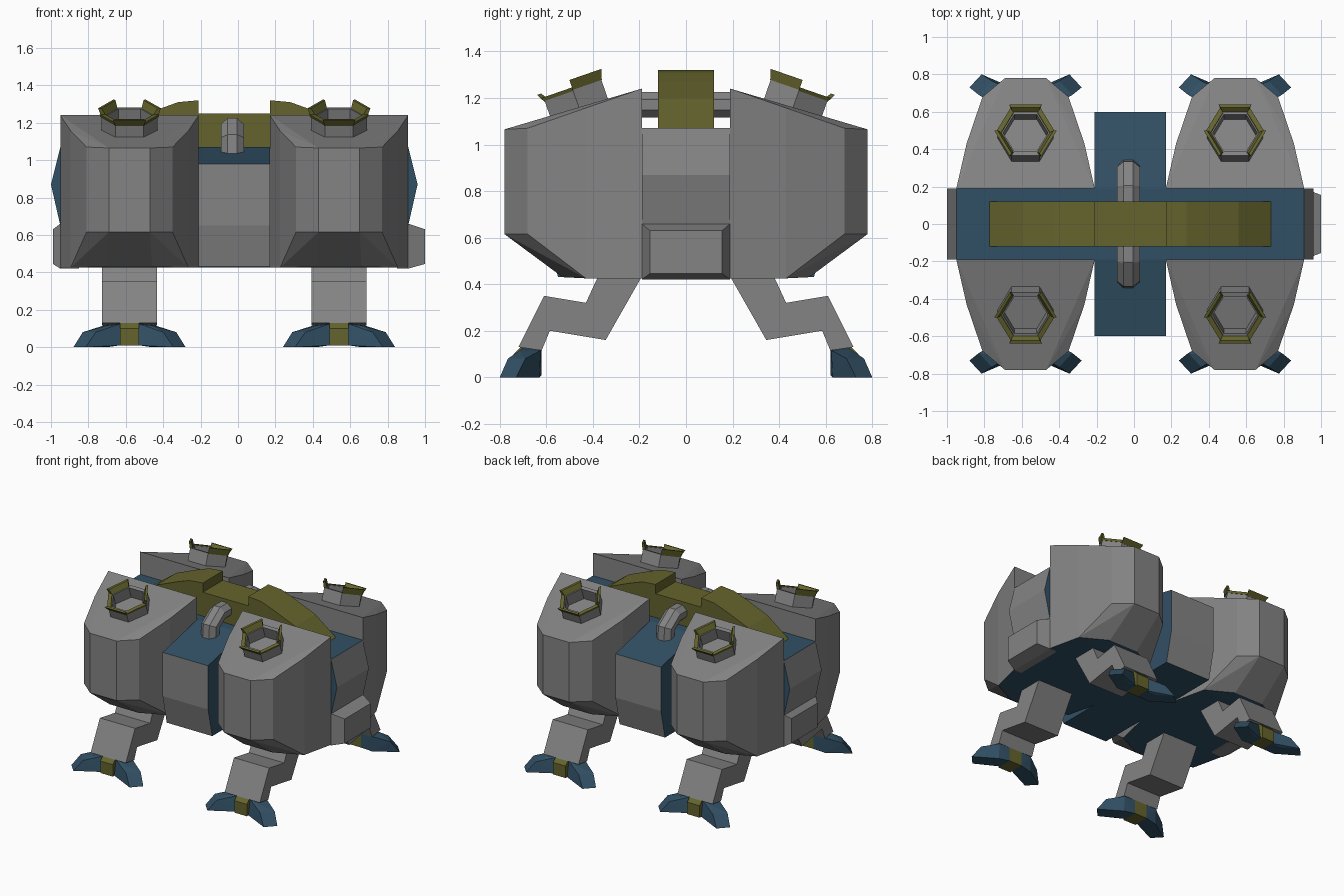
import bpy, bmesh, math
from mathutils import Vector, Matrix

if "Cube" in bpy.data.objects:
    bpy.data.objects.remove(bpy.data.objects["Cube"])

CX = -0.02  # centre of the body along x


def material(name, rgb):
    m = bpy.data.materials.new(name)
    m.diffuse_color = (*rgb, 1)
    m.use_nodes = True
    m.node_tree.nodes["Principled BSDF"].inputs["Base Color"].default_value = m.diffuse_color
    return m


GREY = material("hull grey", (0.23, 0.23, 0.23))
BLUE = material("frame blue", (0.031, 0.08, 0.13))
OLIVE = material("trim olive", (0.13, 0.127, 0.026))


def finish(name, bm, mats, rule=None):
    bmesh.ops.recalc_face_normals(bm, faces=bm.faces)
    bm.normal_update()
    if rule:
        for f in bm.faces:
            f.material_index = rule(f)
    me = bpy.data.meshes.new(name)
    bm.to_mesh(me)
    bm.free()
    for m in mats:
        me.materials.append(m)
    ob = bpy.data.objects.new(name, me)
    bpy.context.collection.objects.link(ob)
    return ob


def hull(name, pts, mats, rule=None):
    bm = bmesh.new()
    for p in pts:
        bm.verts.new(p)
    r = bmesh.ops.convex_hull(bm, input=bm.verts)
    junk = [v for v in r["geom_interior"] if isinstance(v, bmesh.types.BMVert)]
    bmesh.ops.delete(bm, geom=junk, context='VERTS')
    bmesh.ops.dissolve_limit(bm, angle_limit=0.02, verts=bm.verts, edges=bm.edges)
    return finish(name, bm, mats, rule)


def prism(name, profile, axis, lo, hi, mats, rule=None):
    """Extrude a profile along x (points y, z) or along y (points x, z)."""
    bm = bmesh.new()
    rings = []
    for t in (lo, hi):
        rings.append([bm.verts.new((t, a, b) if axis == 'x' else (a, t, b)) for a, b in profile])
    n = len(profile)
    bm.faces.new(rings[0])
    bm.faces.new(rings[1])
    for i in range(n):
        j = (i + 1) % n
        bm.faces.new((rings[0][i], rings[0][j], rings[1][j], rings[1][i]))
    return finish(name, bm, mats, rule)


def mirrored(half, c=0.0):
    return [(c + a, b) for a, b in half] + [(c - a, b) for a, b in reversed(half)]


# Core running front to back: grey end panels, blue elsewhere
prism("core", mirrored([(0.19, 1.07), (0.6, 0.98), (0.6, 0.65), (0.55, 0.43)]), 'x',
      CX - 0.19, CX + 0.19, [BLUE, GREY], lambda f: int(abs(f.normal.y) > 0.7))

# Cross beam running side to side, with bulged grey ends
prism("cross_beam", mirrored([(0.93, 1.07), (0.98, 0.87), (0.93, 0.65), (0.93, 0.425)], CX), 'y',
      -0.19, 0.19, [BLUE, GREY], lambda f: int(abs(f.normal.x) > 0.7))

# Bevelled boxes low on the beam ends
for s in (-1, 1):
    far = 1.0 if s > 0 else 0.99
    hull("side_box", [(s * 0.85, y, z) for y in (-0.19, 0.19) for z in (0.42, 0.66)]
         + [(CX + s * 0.93, y, z) for y in (-0.19, 0.19) for z in (0.42, 0.66)]
         + [(s * far, y, z) for y in (-0.155, 0.155) for z in (0.445, 0.63)], [GREY])

# Olive spine: low middle with a raised arch on each side
prism("spine", mirrored([(0.19, 1.25), (0.19, 1.32), (0.3, 1.31), (0.41, 1.27), (0.58, 1.2), (0.76, 1.065)], CX)
      , 'y', -0.12, 0.12, [OLIVE])

# Bent hexagonal pipe over the core
bm = bmesh.new()
path = [(-0.29, 1.0), (-0.285, 1.11), (-0.2, 1.17), (0.2, 1.17), (0.285, 1.11), (0.29, 1.0)]
prev = None
for i, (y, z) in enumerate(path):
    a, b = path[max(i - 1, 0)], path[min(i + 1, 5)]
    t = Vector((0, b[0] - a[0], b[1] - a[1])).normalized()
    up = Vector((1, 0, 0)).cross(t)
    ring = []
    for k in range(8):
        w = math.pi * (k + 0.5) / 4
        ring.append(bm.verts.new(Vector((-0.03, y, z)) + Vector((0.066 * math.cos(w), 0, 0)) + up * 0.06 * math.sin(w)))
    if prev:
        for k in range(8):
            bm.faces.new((prev[k], prev[(k + 1) % 8], ring[(k + 1) % 8], ring[k]))
    else:
        bm.faces.new(ring)
    prev = ring
bm.faces.new(prev)
finish("pipe", bm, [GREY])


def hex_wall(bm, sides, rows):
    """Closed wall segments around a hexagon; rows are (radius, height)."""
    for s in sides:
        loops = []
        for k in (s, s + 1):
            w = k * math.pi / 3
            loops.append([bm.verts.new((r * math.cos(w), r * math.sin(w), h)) for r, h in rows])
        n = len(rows)
        bm.faces.new(loops[0])
        bm.faces.new(loops[1])
        for i in range(n):
            j = (i + 1) % n
            bm.faces.new((loops[0][i], loops[0][j], loops[1][j], loops[1][i]))


for sx in (-1, 1):
    for sy in (-1, 1):
        px = CX + sx * 0.56

        def place(pts):
            return [(px + x, sy * y, z) for x, y, z in pts]

        # Tapered hull pod with sloping roof and blue underside
        pts = []
        for m in (-1, 1):
            pts += [(m * 0.37, 0.19, 1.24), (m * 0.37, 0.19, 0.425),
                    (m * 0.315, 0.43, 1.157), (m * 0.315, 0.43, 0.425),
                    (m * 0.23, 0.68, 1.07), (m * 0.11, 0.78, 1.065),
                    (m * 0.23, 0.68, 0.615), (m * 0.11, 0.78, 0.615), (m * 0.12, 0.53, 0.43)]
        hull("pod", place(pts), [GREY, BLUE], lambda f: int(f.normal.z < -0.96))

        # Hexagonal port tube and its flared olive rim, tilted with the roof
        tilt = Matrix.Translation((px, sy * 0.455, 1.145))
        if sy < 0:
            tilt = tilt @ Matrix.Rotation(math.pi, 4, 'Z')
        tilt = tilt @ Matrix.Rotation(-math.atan2(0.17, 0.49), 4, 'X')
        bm = bmesh.new()
        hex_wall(bm, range(6), [(0.12, -0.03), (0.15, -0.03), (0.15, 0.1), (0.12, 0.1)])
        finish("port_tube", bm, [GREY]).matrix_world = tilt
        bm = bmesh.new()
        hex_wall(bm, (3, 5), [(0.125, 0.095), (0.152, 0.095), (0.168, 0.14), (0.15, 0.14)])
        hex_wall(bm, (1,), [(0.125, 0.085), (0.152, 0.085), (0.175, 0.125), (0.155, 0.125)])
        hex_wall(bm, (0, 2), [(0.125, 0.09), (0.155, 0.09), (0.16, 0.106), (0.13, 0.106)])
        finish("port_rim", bm, [OLIVE]).matrix_world = tilt

        # Bent leg
        leg = [(0.18, 0.45), (0.345, 0.16), (0.585, 0.20), (0.62, 0.115), (0.72, 0.13),
               (0.61, 0.35), (0.43, 0.32), (0.37, 0.45)]
        prism("leg", [(sy * y, z) for y, z in leg], 'x', px - 0.147, px + 0.147, [GREY])

        # Foot: olive middle block and two splayed blue toes
        hull("foot_block", place([(x, y, z) for x in (-0.052, 0.052)
                                  for y, z in ((0.62, 0.01), (0.62, 0.13), (0.71, 0.13), (0.74, 0.1), (0.74, 0.01))]),
             [OLIVE])
        for m in (-1, 1):
            toe = [(0.05, 0.62, 0.01), (0.05, 0.62, 0.125), (0.05, 0.72, 0.01), (0.05, 0.70, 0.125),
                   (0.14, 0.625, 0.115), (0.12, 0.715, 0.115),
                   (0.25, 0.69, 0.08), (0.18, 0.765, 0.08),
                   (0.30, 0.73, 0.0), (0.235, 0.80, 0.0), (0.14, 0.63, 0.0), (0.12, 0.73, 0.0)]
            hull("toe", place([(m * x, y, z) for x, y, z in toe]), [BLUE])
